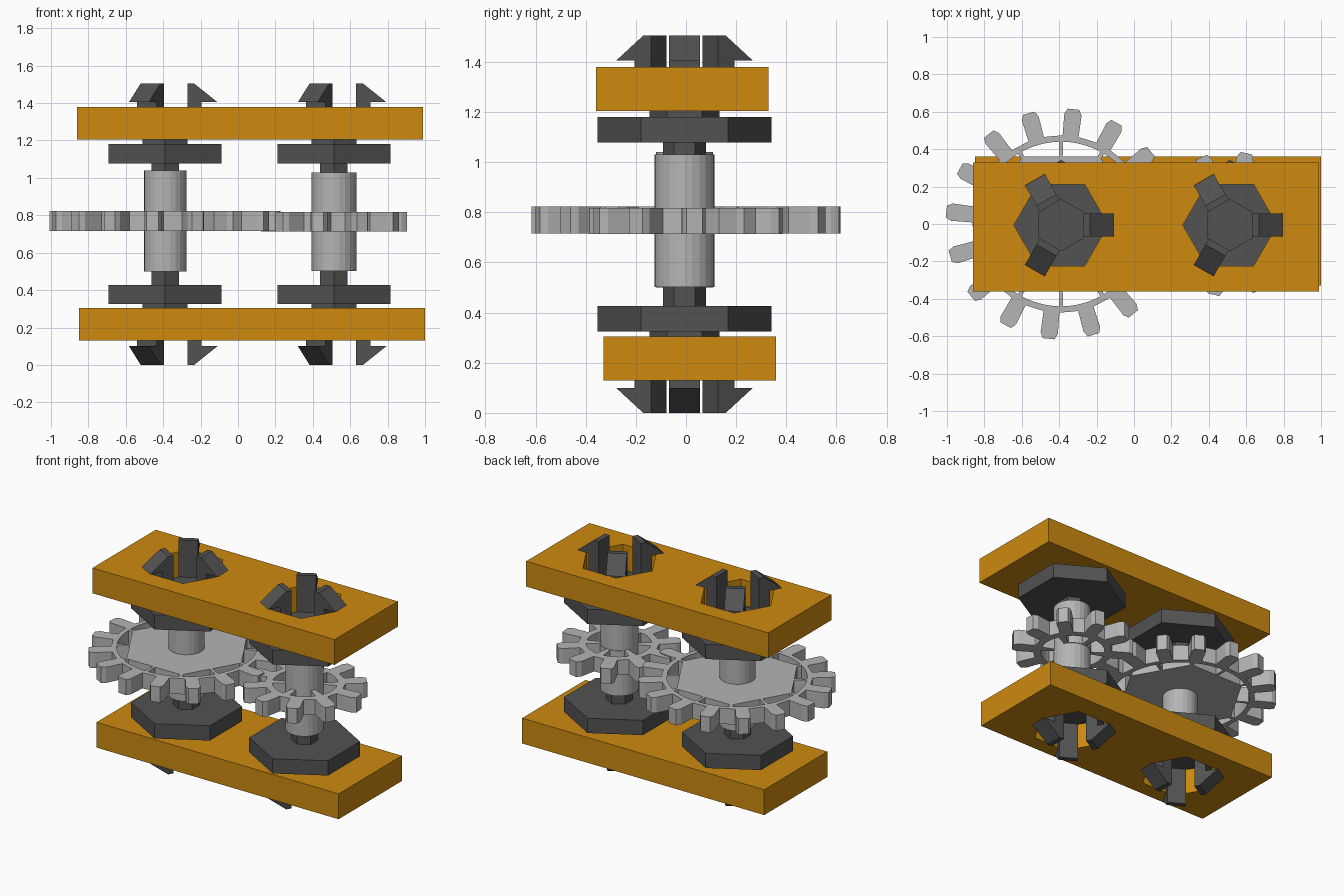
import bpy, bmesh, math
from mathutils import Matrix, Vector

if "Cube" in bpy.data.objects:
    bpy.data.objects.remove(bpy.data.objects["Cube"])

HEIGHT = 1.505
CY = -0.006
LEFT_X, RIGHT_X = -0.39, 0.513


def material(name, rgb):
    m = bpy.data.materials.new(name)
    m.diffuse_color = (*rgb, 1)
    m.use_nodes = True
    m.node_tree.nodes["Principled BSDF"].inputs["Base Color"].default_value = m.diffuse_color
    return m


ORANGE = material("orange", (0.61, 0.255, 0.005))
GREY = material("light_grey", (0.46, 0.46, 0.46))
DARK = material("dark_grey", (0.085, 0.085, 0.085))


def polar(r, deg):
    a = math.radians(deg)
    return (r * math.cos(a), r * math.sin(a))


def polygon(r, sides, start=0, cx=0, cy=0):
    pts = [polar(r, start + 360 * i / sides) for i in range(sides)]
    return [(x + cx, y + cy) for x, y in pts]


def finish(name, bm, mat, loc=(0, 0, 0)):
    bmesh.ops.recalc_face_normals(bm, faces=bm.faces)
    mesh = bpy.data.meshes.new(name)
    bm.to_mesh(mesh)
    bm.free()
    mesh.materials.append(mat)
    ob = bpy.data.objects.new(name, mesh)
    ob.location = loc
    bpy.context.collection.objects.link(ob)
    return ob


def slab(name, loops, z0, z1, mat, x=0, y=0):
    """Flat slab from an outline followed by hole outlines."""
    cu = bpy.data.curves.new(name, 'CURVE')
    cu.dimensions = '2D'
    cu.fill_mode = 'BOTH'
    cu.extrude = (z1 - z0) / 2
    for loop in loops:
        sp = cu.splines.new('POLY')
        sp.points.add(len(loop) - 1)
        for p, (px, py) in zip(sp.points, loop):
            p.co = (px, py, 0, 1)
        sp.use_cyclic_u = True
    tmp = bpy.data.objects.new(name + "_outline", cu)
    bpy.context.collection.objects.link(tmp)
    dg = bpy.context.evaluated_depsgraph_get()
    mesh = bpy.data.meshes.new_from_object(tmp.evaluated_get(dg))
    bm = bmesh.new()
    bm.from_mesh(mesh)
    bmesh.ops.remove_doubles(bm, verts=bm.verts, dist=1e-5)
    for f in bm.faces:
        f.smooth = False
    bpy.data.objects.remove(tmp)
    bpy.data.curves.remove(cu)
    bpy.data.meshes.remove(mesh)
    ob = finish(name, bm, mat, (x, y, (z0 + z1) / 2))
    ob.data.materials.clear()
    ob.data.materials.append(mat)
    for p in ob.data.polygons:
        p.material_index = 0
    return ob


def extrude_face(bm, pts, vec):
    f = bm.faces.new([bm.verts.new(p) for p in pts])
    ex = bmesh.ops.extrude_face_region(bm, geom=[f], use_keep_orig=True)
    vs = [v for v in ex['geom'] if isinstance(v, bmesh.types.BMVert)]
    bmesh.ops.translate(bm, verts=vs, vec=vec)


def prism(bm, pts, z0, z1):
    extrude_face(bm, [(x, y, z0) for x, y in pts], Vector((0, 0, z1 - z0)))


# Cover plates with two hexagonal holes each
def plate(name, x0, x1, y0, y1, z0, z1):
    outline = [(x0, y0), (x1, y0), (x1, y1), (x0, y1)]
    holes = [polygon(0.252, 6, 0, cx, CY) for cx in (LEFT_X, RIGHT_X)]
    slab(name, [outline] + holes, z0, z1, ORANGE)


plate("top_plate", -0.86, 0.99, -0.36, 0.33, 1.205, 1.38)
plate("bottom_plate", -0.85, 1.0, -0.33, 0.36, 0.13, 0.305)


# Snap clips: hexagonal pin, flange, neck and three hooked prongs
def clip(name, x, flipped):
    bm = bmesh.new()
    for r, z0, z1 in ((0.085, 0.99, 1.085), (0.348, 1.078, 1.18), (0.14, 1.175, 1.25)):
        prism(bm, polygon(r, 6, 30), z0, z1)
    hook = [(0.119, 1.21), (0.195, 1.21), (0.195, 1.405),
            (0.28, 1.405), (0.155, HEIGHT), (0.119, HEIGHT)]
    for k in range(3):
        rot = Matrix.Rotation(math.radians(120 * k), 3, 'Z')
        pts = [rot @ Vector((r, -0.061, z)) for r, z in hook]
        extrude_face(bm, pts, rot @ Vector((0, 0.122, 0)))
    if flipped:
        for v in bm.verts:
            v.co.z = HEIGHT - v.co.z
    finish(name, bm, DARK, (x, CY, 0))


for side, x in (("left", LEFT_X), ("right", RIGHT_X)):
    clip(side + "_top_clip", x, False)
    clip(side + "_bottom_clip", x, True)


# Gears: toothed outline with cut-outs between rim and web
def toothed_outline(n, start, root, tip, width):
    h = width / 2
    tooth = [(root, -h * 0.95), (tip - 0.03, -h * 1.03), (tip, -h * 0.7),
             (tip, h * 0.7), (tip - 0.03, h * 1.03), (root, h * 0.95)]
    pitch = 360 / n
    edge = math.degrees(math.atan2(h, root))
    pts = []
    for i in range(n):
        a = math.radians(start + i * pitch)
        c, s = math.cos(a), math.sin(a)
        pts += [(r * c - t * s, r * s + t * c) for r, t in tooth]
        for k in (1, 2):
            pts.append(polar(root, start + i * pitch + edge + (pitch - 2 * edge) * k / 3))
    return pts


def slot(mid, d0, d1, outer, inner, steps=6):
    ds = [d0 + (d1 - d0) * i / steps for i in range(steps + 1)]
    return ([polar(outer, mid + d) for d in ds] +
            [polar(inner(d), mid + d) for d in reversed(ds)])


def hex_web(d):
    return 0.36 / math.cos(math.radians(d))


big_slots = []
small_slots = []
for k in range(6):
    mid = 30 + 60 * k
    big_slots += [slot(mid, 1.4, 28.5, 0.44, hex_web), slot(mid, -28.5, -1.4, 0.44, hex_web)]
    small_slots.append(slot(60 * k, -23, 23, 0.205, lambda d: 0.118))

slab("large_gear", [toothed_outline(16, 16.3, 0.472, 0.617, 0.09)] + big_slots,
     0.715, 0.823, GREY, LEFT_X, 0)
slab("small_gear", [toothed_outline(10, 5, 0.25, 0.388, 0.09)] + small_slots,
     0.713, 0.817, GREY, RIGHT_X, 0)

# Gear sleeves
for name, x, z0, z1 in (("large_gear_sleeve", LEFT_X, 0.5, 1.04),
                        ("small_gear_sleeve", RIGHT_X, 0.503, 1.03)):
    bm = bmesh.new()
    prism(bm, polygon(0.1135 if x < 0 else 0.1195, 24), z0, z1)
    finish(name, bm, GREY, (x, CY, 0))
